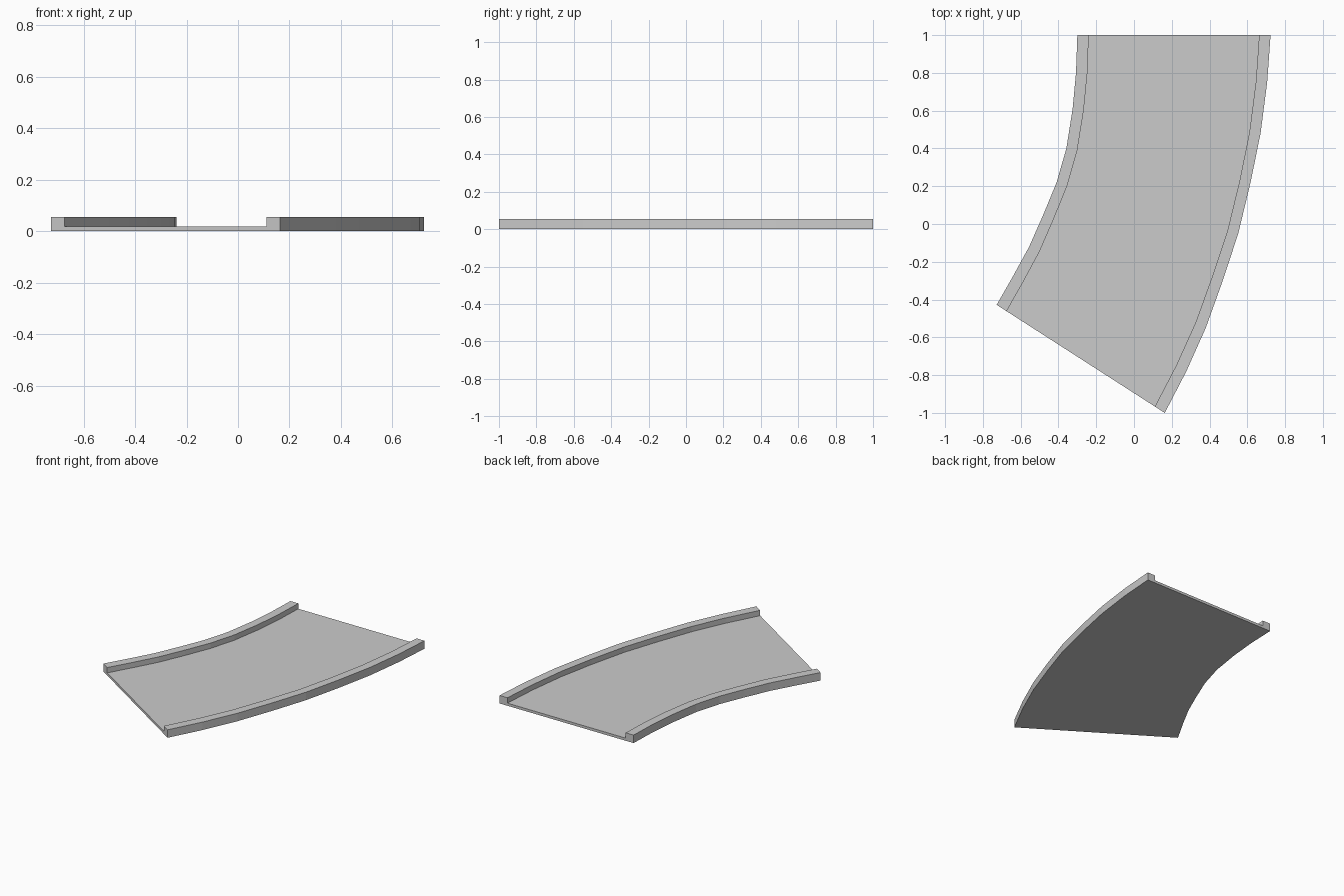
import bpy, bmesh
from mathutils import Vector

if "Cube" in bpy.data.objects:
    bpy.data.objects.remove(bpy.data.objects["Cube"])

# Outer edges of the curved track, back to front
LEFT = [(-.30, 1), (-.307, .80), (-.325, .61), (-.358, .40), (-.41, .22),
        (-.48, .05), (-.555, -.12), (-.637, -.27), (-.727, -.428)]
RIGHT = [(.723, 1), (.705, .75), (.67, .48), (.617, .22), (.552, -.05),
         (.47, -.30), (.38, -.55), (.277, -.78), (.163, -1)]

# U-shaped cross-section: (fraction across the width, height)
KERB, DECK_Z, KERB_Z = .059, .018, .055
PROFILE = [(0, 0), (1, 0), (1, KERB_Z), (1 - KERB, KERB_Z),
           (1 - KERB, DECK_Z), (KERB, DECK_Z), (KERB, KERB_Z), (0, KERB_Z)]


def loft(name, left, right, profile):
    bm = bmesh.new()
    rings = []
    for a, b in zip(left, right):
        a, b = Vector(a), Vector(b)
        rings.append([bm.verts.new((*a.lerp(b, t), z)) for t, z in profile])
    n = len(profile)
    for r, s in zip(rings, rings[1:]):
        for i in range(n):
            j = (i + 1) % n
            bm.faces.new((r[i], r[j], s[j], s[i]))
    # End caps
    bm.faces.new(rings[0][::-1])
    bm.faces.new(rings[-1])
    bmesh.ops.recalc_face_normals(bm, faces=bm.faces)
    mesh = bpy.data.meshes.new(name)
    bm.to_mesh(mesh)
    bm.free()
    obj = bpy.data.objects.new(name, mesh)
    bpy.context.collection.objects.link(obj)
    return obj


# Curved deck with a raised kerb along each side
loft("curved_track", LEFT, RIGHT, PROFILE)
